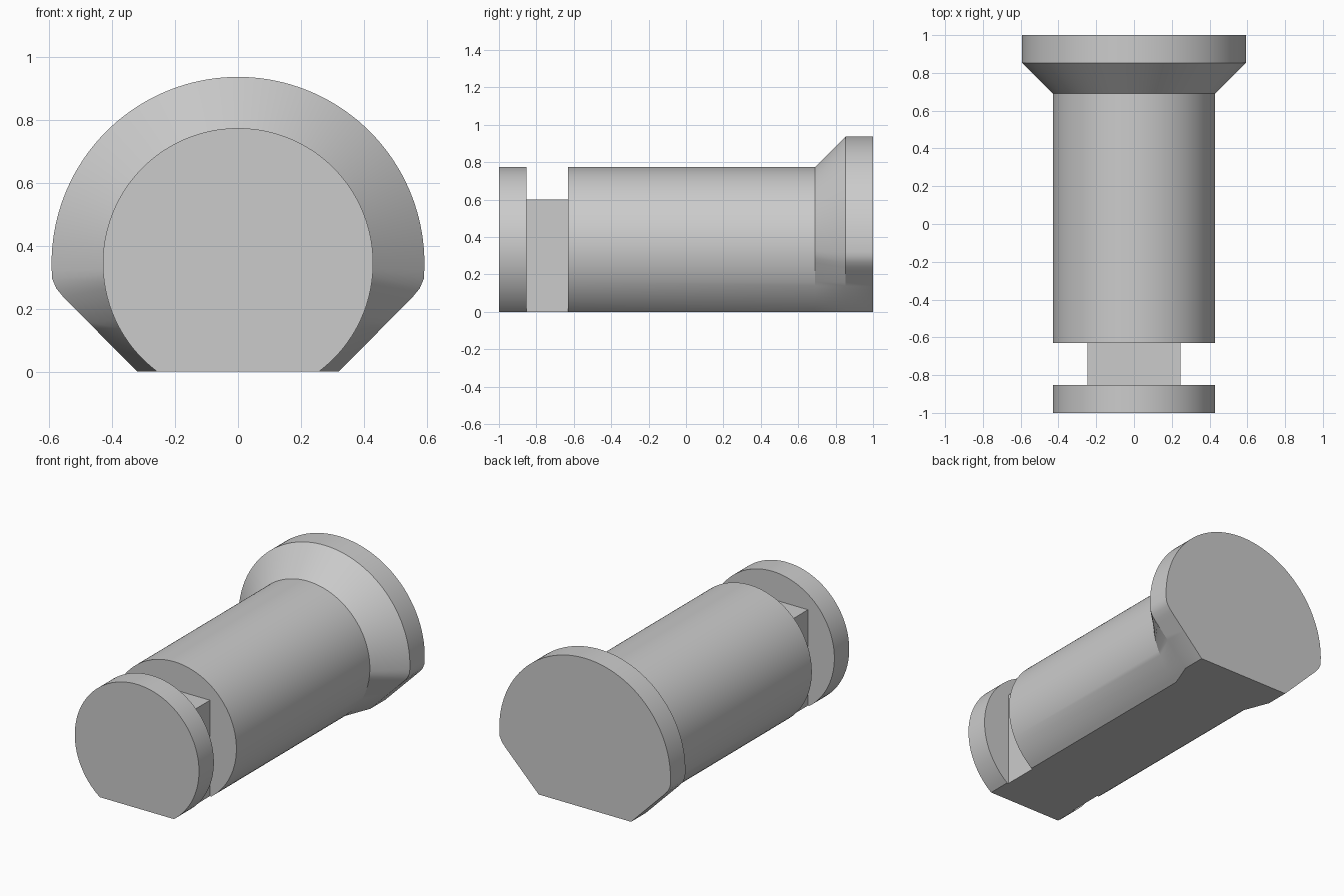
import bpy, bmesh, math

if "Cube" in bpy.data.objects:
    bpy.data.objects.remove(bpy.data.objects["Cube"], do_unlink=True)

metal = bpy.data.materials.new("plain grey")
metal.use_nodes = True
GREY = (0.6, 0.6, 0.6, 1)
metal.diffuse_color = GREY
metal.node_tree.nodes["Principled BSDF"].inputs["Base Color"].default_value = GREY

AXIS_Z = 0.345          # height of the round axis
R_BODY, R_HEAD = 0.43, 0.593
ARC, SIDE = 40, 12      # segments on the round part and on each lower flank
ARC_END = math.radians(-4.8)


def closed(right_half):
    """Mirror a half outline that runs from the top down to the flat base."""
    left = [(-x, z) for x, z in reversed(right_half[1:])]
    return right_half + left


def arc(radius, start, end, steps):
    return [(radius * math.cos(start + (end - start) * i / steps),
             AXIS_Z + radius * math.sin(start + (end - start) * i / steps))
            for i in range(steps + 1)]


# Round outline with a flat base
base_angle = -math.asin(AXIS_Z / R_BODY)
upper = arc(R_BODY, math.pi / 2, ARC_END, ARC)
lower = arc(R_BODY, ARC_END, math.radians(-11), 2)[1:]
lower += arc(R_BODY, math.radians(-11), base_angle, SIDE)[1:]
body_outline = closed(upper + lower)

# Larger outline with sloping flanks down to the flat base
corner, foot = (0.555, 0.237), (0.32, 0.0)
flank = [(0.578, 0.265), corner]
flank += [(corner[0] + (foot[0] - corner[0]) * i / SIDE,
           corner[1] + (foot[1] - corner[1]) * i / SIDE) for i in range(1, SIDE + 1)]
head_outline = closed(arc(R_HEAD, math.pi / 2, ARC_END, ARC) + flank)


def finish(name, bm):
    bmesh.ops.recalc_face_normals(bm, faces=bm.faces)
    mesh = bpy.data.meshes.new(name)
    bm.to_mesh(mesh)
    bm.free()
    mesh.materials.append(metal)
    obj = bpy.data.objects.new(name, mesh)
    bpy.context.collection.objects.link(obj)
    bpy.ops.object.select_all(action='DESELECT')
    obj.select_set(True)
    bpy.context.view_layer.objects.active = obj
    bpy.ops.object.shade_smooth_by_angle(angle=math.radians(22))


def loft(name, sections):
    """Join outlines placed along y and cap both ends."""
    bm = bmesh.new()
    rings = [[bm.verts.new((x, y, z)) for x, z in outline] for y, outline in sections]
    for a, b in zip(rings, rings[1:]):
        for i in range(len(a)):
            j = (i + 1) % len(a)
            bm.faces.new((a[i], a[j], b[j], b[i]))
    bm.faces.new(rings[0])
    bm.faces.new(rings[-1])
    finish(name, bm)


# Front disc, then the shaft flaring into the head
loft("front_disc", [(-1.0, body_outline), (-0.853, body_outline)])
loft("shaft_and_head", [(-0.63, body_outline), (0.69, body_outline),
                        (0.853, head_outline), (1.0, head_outline)])

# Square neck in the groove
neck = [(0.247, 0.6), (0.247, 0.0), (-0.247, 0.0), (-0.247, 0.6)]
loft("square_neck", [(-0.853, neck), (-0.63, neck)])
